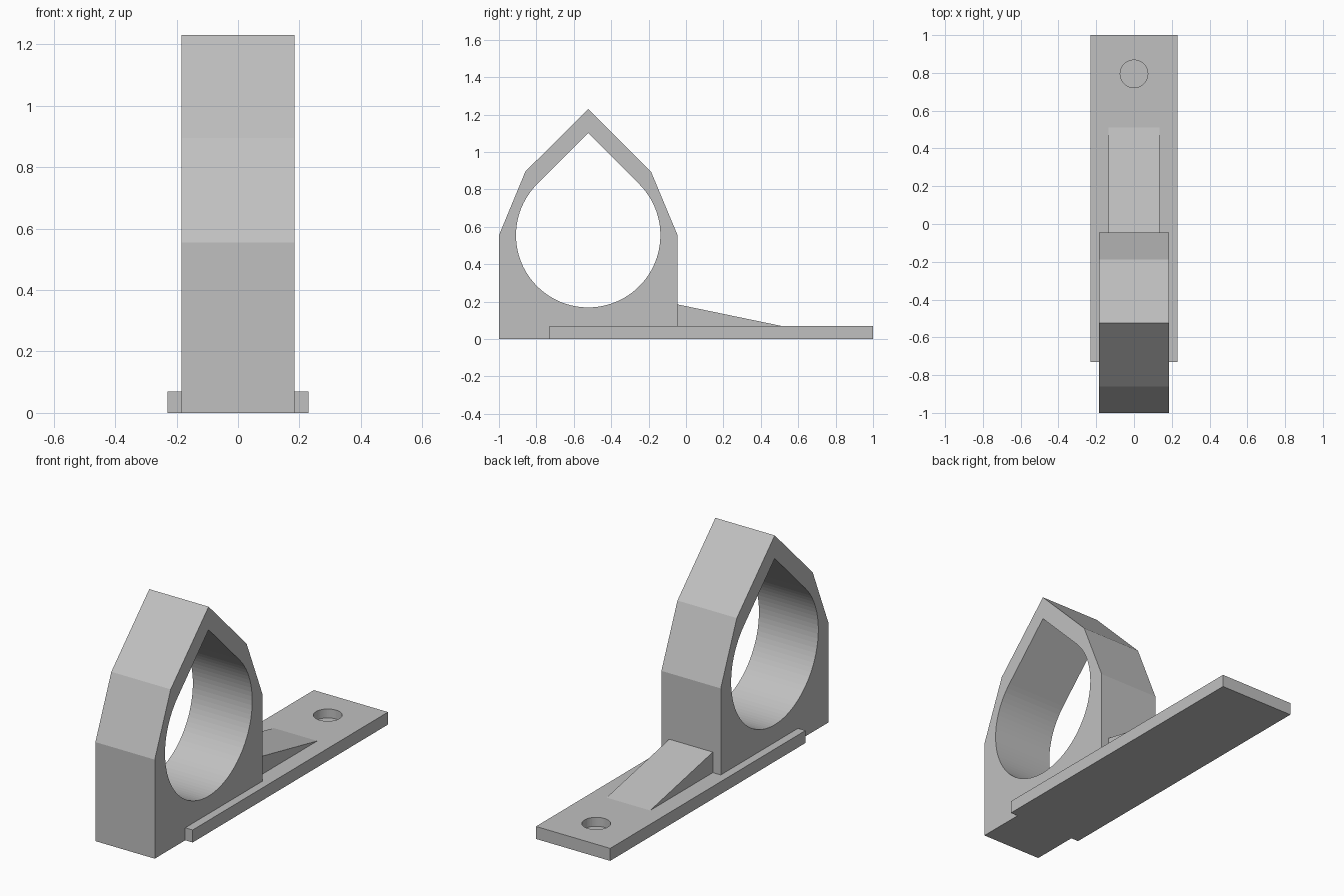
import bpy, bmesh, math

if "Cube" in bpy.data.objects:
    bpy.data.objects.remove(bpy.data.objects["Cube"])

grey = bpy.data.materials.new("light grey")
grey.diffuse_color = (0.53, 0.53, 0.53, 1)
grey.use_nodes = True
grey.node_tree.nodes["Principled BSDF"].inputs["Base Color"].default_value = grey.diffuse_color


def prism(name, profile, half_width):
    """Extrude a (y, z) profile symmetrically along x."""
    bm = bmesh.new()
    face = bm.faces.new([bm.verts.new((-half_width, y, z)) for y, z in profile])
    ext = bmesh.ops.extrude_face_region(bm, geom=[face])
    verts = [v for v in ext["geom"] if isinstance(v, bmesh.types.BMVert)]
    bmesh.ops.translate(bm, verts=verts, vec=(2 * half_width, 0, 0))
    bmesh.ops.recalc_face_normals(bm, faces=bm.faces)
    mesh = bpy.data.meshes.new(name)
    bm.to_mesh(mesh)
    bm.free()
    mesh.materials.append(grey)
    obj = bpy.data.objects.new(name, mesh)
    bpy.context.collection.objects.link(obj)
    return obj


def cut(obj, cutter):
    mod = obj.modifiers.new("cut", 'BOOLEAN')
    mod.operation = 'DIFFERENCE'
    mod.solver = 'EXACT'
    mod.object = cutter
    cutter.hide_render = True
    cutter.hide_set(True)


CY, CZ, R = -0.523, 0.555, 0.386   # bore centre and radius

# Upright holder with a pointed top
holder = prism("ring_holder", [(-1, 0), (-0.045, 0), (-0.045, CZ), (-0.187, 0.895),
                               (CY, 1.23), (-0.859, 0.895), (-1, CZ)], 0.184)

# Teardrop bore: 270 degree arc closed by a 90 degree point
arc = [math.radians(135 + 270 * i / 72) for i in range(73)]
bore = [(CY + R * math.cos(a), CZ + R * math.sin(a)) for a in arc]
bore.append((CY, CZ + R * math.sqrt(2)))
cut(holder, prism("bore_cutter", bore, 0.4))

# Base plate with a blind screw hole
plate = prism("base_plate", [(-0.73, 0), (1, 0), (1, 0.07), (-0.73, 0.07)], 0.23)
bpy.ops.mesh.primitive_cylinder_add(vertices=48, radius=0.073, depth=0.1,
                                    location=(0, 0.795, 0.07))
drill = bpy.context.object
drill.name = "screw_hole_cutter"
drill.data.materials.append(grey)
cut(plate, drill)

# Sloped brace between the holder and the plate
prism("brace_wedge", [(-0.045, 0.04), (0.51, 0.04), (0.51, 0.07), (-0.045, 0.185)], 0.135)
